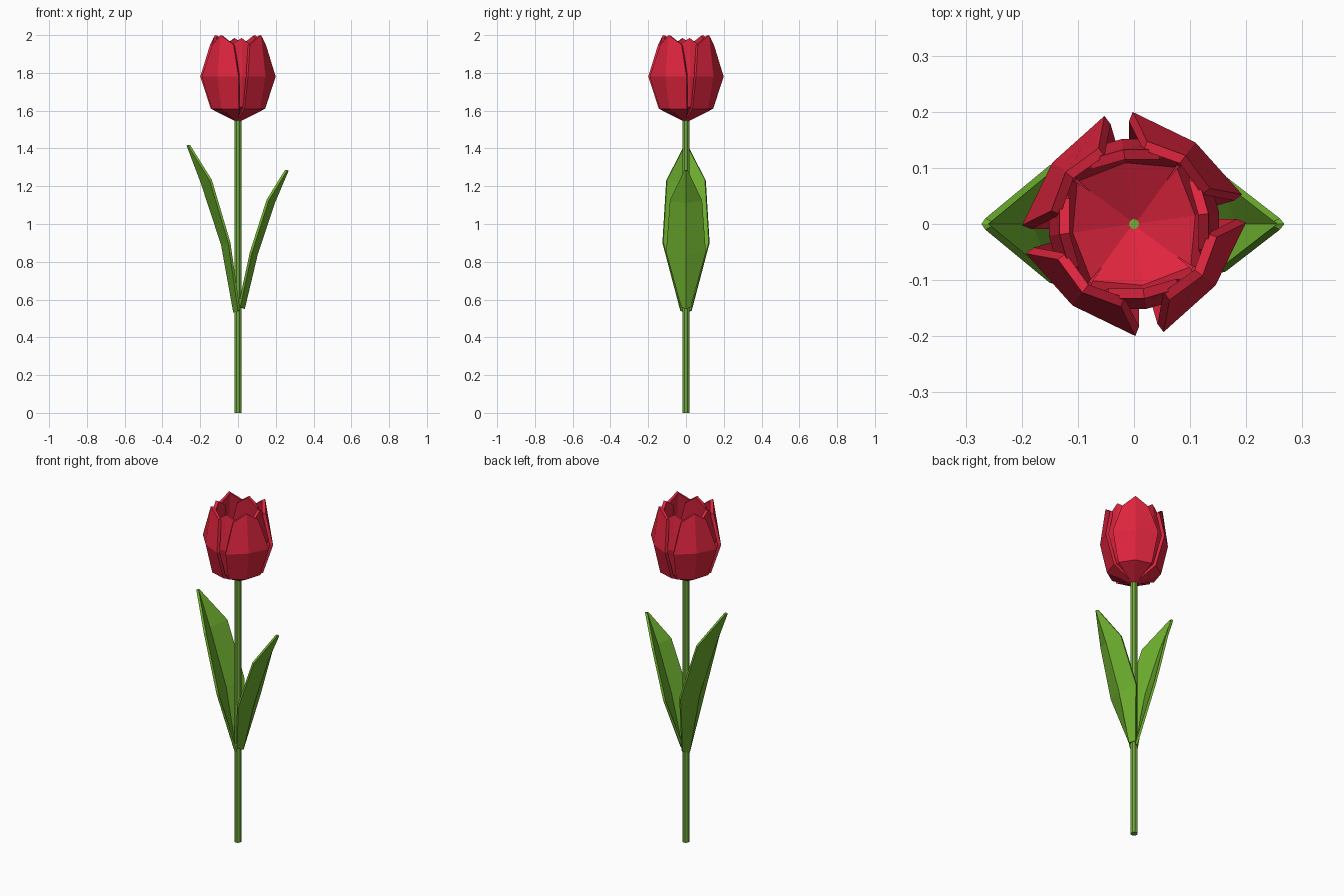
import bpy, bmesh, math
from mathutils import Matrix

if "Cube" in bpy.data.objects:
    bpy.data.objects.remove(bpy.data.objects["Cube"])


def material(name, rgb):
    m = bpy.data.materials.new(name)
    m.diffuse_color = (*rgb, 1)
    m.use_nodes = True
    m.node_tree.nodes["Principled BSDF"].inputs["Base Color"].default_value = m.diffuse_color
    return m


RED = material("petal red", (0.73, 0.018, 0.048))
LEAF = material("leaf green", (0.155, 0.43, 0.028))
STEM = material("stem green", (0.17, 0.42, 0.045))


def blade(name, rows, angle, thickness, mat):
    """Creased sheet facing +x, three points per row, turned about z.
    Row: middle distance, middle height, edge distance, edge height, half width."""
    bm = bmesh.new()
    grid = []
    for md, mz, ed, ez, hw in rows:
        grid.append([bm.verts.new(p) for p in
                     ((ed, -hw, ez), (md, 0, mz), (ed, hw, ez))])
    for a, b in zip(grid, grid[1:]):
        for i in range(2):
            bm.faces.new((a[i], a[i + 1], b[i + 1], b[i]))
    bm.transform(Matrix.Rotation(math.radians(angle), 4, 'Z'))
    mesh = bpy.data.meshes.new(name)
    bm.to_mesh(mesh)
    bm.free()
    mesh.materials.append(mat)
    ob = bpy.data.objects.new(name, mesh)
    bpy.context.collection.objects.link(ob)
    # Normals face outward, so the thickness grows toward the stem
    s = ob.modifiers.new("thickness", 'SOLIDIFY')
    s.thickness = thickness
    s.offset = -1
    return ob


# Stem
bpy.ops.mesh.primitive_cone_add(vertices=8, radius1=0.02, radius2=0.019,
                                depth=1.575, location=(0, 0, 0.7875),
                                rotation=(0, 0, math.radians(22.5)))
stem = bpy.context.object
stem.name = "stem"
stem.data.materials.append(STEM)

# Four outer and four inner petals
outer = [(0.02, 1.545, 0.012, 1.55, 0.015),
         (0.145, 1.61, 0.112, 1.61, 0.09),
         (0.182, 1.78, 0.158, 1.78, 0.122),
         (0.153, 2.0, 0.132, 1.95, 0.07)]
inner = [(0.018, 1.56, 0.012, 1.56, 0.014),
         (0.125, 1.62, 0.105, 1.62, 0.09),
         (0.153, 1.78, 0.138, 1.78, 0.108),
         (0.134, 1.985, 0.125, 1.94, 0.064)]
for k in range(4):
    blade(f"outer_petal_{k + 1}", outer, 53 + 90 * k, 0.018, RED)
    blade(f"inner_petal_{k + 1}", inner, 98 + 90 * k, 0.018, RED)

# Two leaves, folded toward the stem
left = [(0.025, 0.53, 0.0, 0.54, 0.03),
        (0.09, 0.89, 0.052, 0.90, 0.125),
        (0.195, 1.21, 0.15, 1.23, 0.105),
        (0.272, 1.415, 0.265, 1.415, 0.01)]
right = [(0.036, 0.55, 0.012, 0.56, 0.025),
         (0.105, 0.84, 0.075, 0.85, 0.105),
         (0.195, 1.11, 0.163, 1.125, 0.085),
         (0.268, 1.282, 0.26, 1.282, 0.01)]
blade("left_leaf", left, 180, 0.013, LEAF)
blade("right_leaf", right, 0, 0.013, LEAF)
